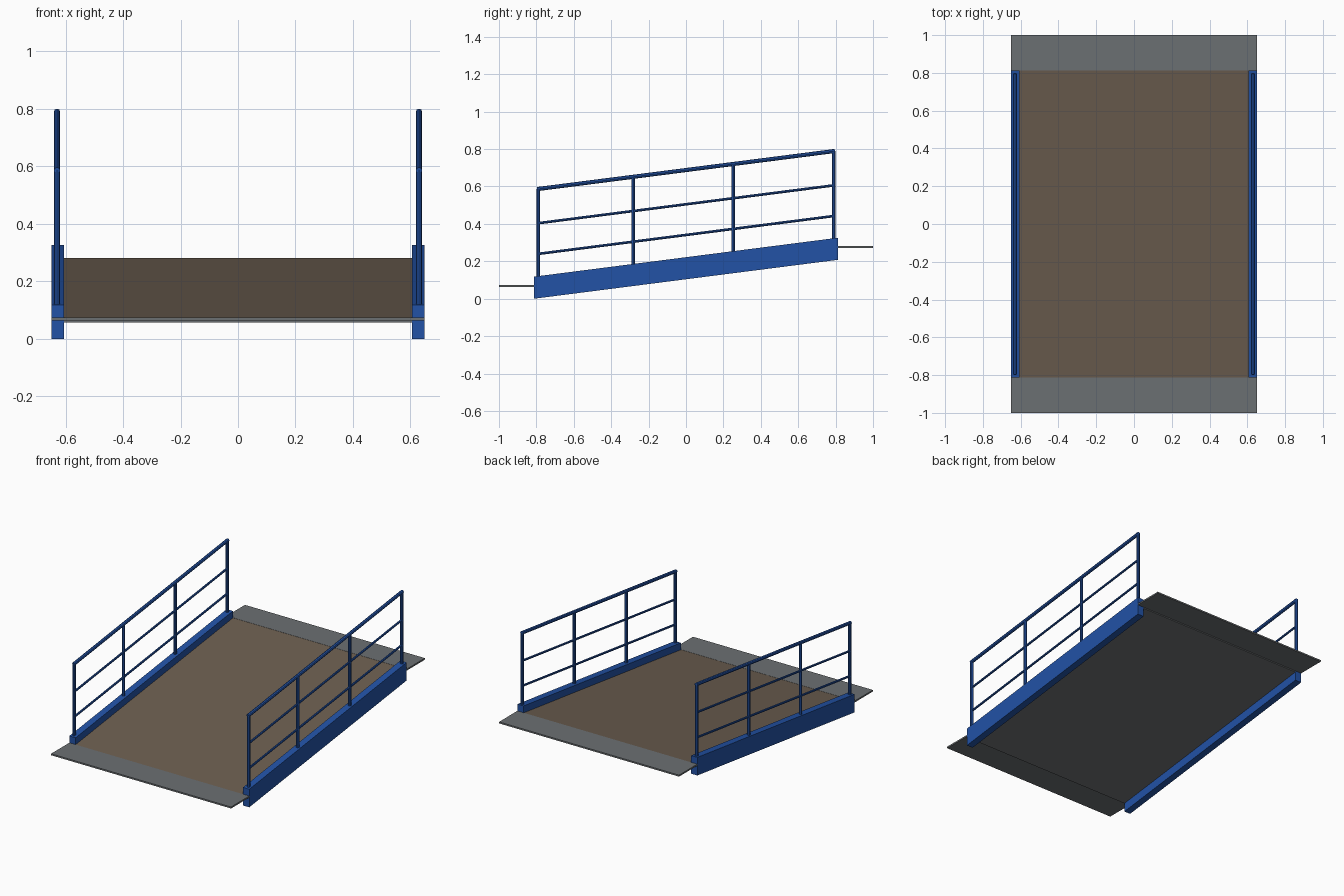
import bpy
import bmesh
from mathutils import Vector

cube = bpy.data.objects.get("Cube")
if cube:
    bpy.data.objects.remove(cube)

SLOPE = 0.128      # rise of the ramp along y
HALF = 0.812       # half length of the sloped part


def material(name, rgb):
    mat = bpy.data.materials.new(name)
    mat.use_nodes = True
    color = (*rgb, 1)
    mat.diffuse_color = color
    mat.node_tree.nodes["Principled BSDF"].inputs["Base Color"].default_value = color
    return mat


blue = material("blue paint", (0.016, 0.085, 0.38))
brown = material("brown deck surface", (0.15, 0.113, 0.08))
gray = material("gray steel", (0.148, 0.16, 0.168))


def finish(name, bm, mats):
    mesh = bpy.data.meshes.new(name)
    bm.to_mesh(mesh)
    bm.free()
    for mat in mats:
        mesh.materials.append(mat)
    obj = bpy.data.objects.new(name, mesh)
    bpy.context.collection.objects.link(obj)
    return obj


def box(name, x, y, z, mats, slope=0.0):
    """Box between (low, high) pairs, sheared upward along y."""
    bm = bmesh.new()
    bmesh.ops.create_cube(bm, size=1)
    for v in bm.verts:
        v.co = Vector([r[0] if c < 0 else r[1] for c, r in zip(v.co, (x, y, z))])
        v.co.z += slope * v.co.y
    bm.normal_update()
    if len(mats) > 1:
        for f in bm.faces:
            f.material_index = 1 if f.normal.z > 0.5 else 0
    return finish(name, bm, mats)


def tube(name, start, end, radius):
    """Eight-sided bar between two points."""
    start, end = Vector(start), Vector(end)
    axis = end - start
    bm = bmesh.new()
    bmesh.ops.create_cone(bm, cap_ends=True, segments=8, radius1=radius,
                          radius2=radius, depth=axis.length)
    obj = finish(name, bm, [blue])
    obj.location = (start + end) / 2
    obj.rotation_euler = axis.to_track_quat("Z", "Y").to_euler()
    return obj


# Sloped deck with a brown walking surface
box("deck", (-0.606, 0.606), (-HALF, HALF), (0.161, 0.177), [gray, brown], SLOPE)

# Level landing plates at both ends
box("front_plate", (-0.65, 0.65), (-1, -HALF), (0.064, 0.074), [gray])
box("back_plate", (-0.65, 0.65), (HALF, 1), (0.272, 0.282), [gray])

# Side beams and railings
for side, s in (("left", 1), ("right", -1)):
    box(side + "_beam", sorted((s * 0.605, s * 0.65)), (-HALF, HALF),
        (0.104, 0.222), [blue], SLOPE)
    x = s * 0.63
    for i, y in enumerate((-0.79, -0.282, 0.253, 0.79)):
        tube(f"{side}_post_{i + 1}", (x, y, 0.2 + SLOPE * y),
             (x, y, 0.688 + SLOPE * y), 0.01)
    for part, height, radius in (("lower_rail", 0.341, 0.007),
                                 ("middle_rail", 0.505, 0.007),
                                 ("handrail", 0.688, 0.011)):
        reach = 0.796 if part == "handrail" else 0.79
        tube(f"{side}_{part}", (x, -reach, height - SLOPE * reach),
             (x, reach, height + SLOPE * reach), radius)
